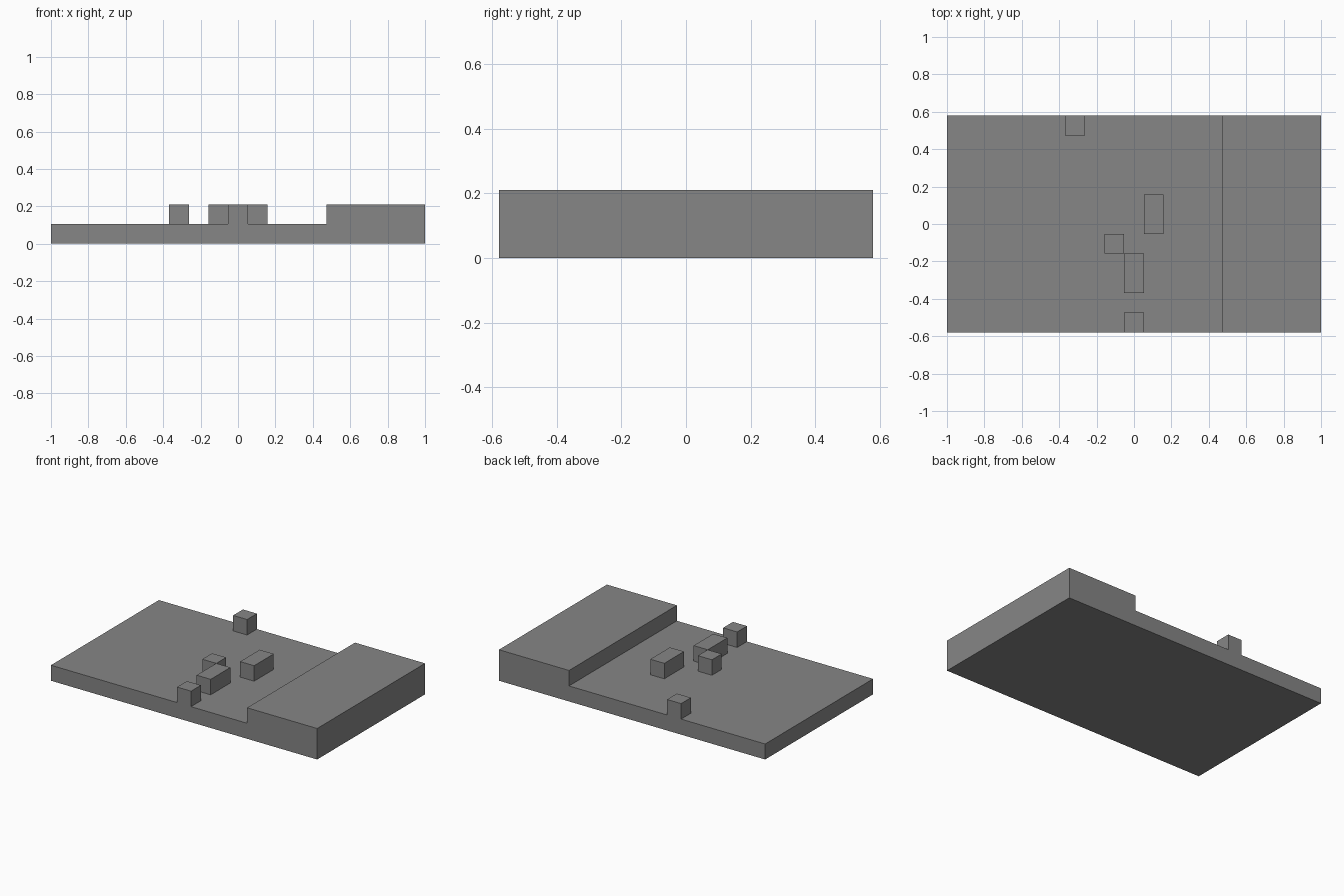
import bpy
import bmesh

cube = bpy.data.objects.get("Cube")
if cube:
    bpy.data.objects.remove(cube, do_unlink=True)

# The model sits on a 19 x 11 grid of square cells
COLS, ROWS = 19, 11
CELL = 2 / COLS

grey = bpy.data.materials.new("stone_grey")
grey.use_nodes = True
colour = (0.24, 0.24, 0.24, 1)
grey.diffuse_color = colour
grey.node_tree.nodes["Principled BSDF"].inputs["Base Color"].default_value = colour


def extrude_outline(name, outline, direction):
    """Make a solid by extruding a closed outline, given in cells."""
    bm = bmesh.new()
    verts = [bm.verts.new(((x - COLS / 2) * CELL, (y - ROWS / 2) * CELL, z * CELL))
             for x, y, z in outline]
    face = bm.faces.new(verts)
    result = bmesh.ops.extrude_face_region(bm, geom=[face], use_keep_orig=True)
    moved = [g for g in result["geom"] if isinstance(g, bmesh.types.BMVert)]
    bmesh.ops.translate(bm, verts=moved, vec=[d * CELL for d in direction])
    bmesh.ops.recalc_face_normals(bm, faces=bm.faces)
    mesh = bpy.data.meshes.new(name)
    bm.to_mesh(mesh)
    bm.free()
    mesh.materials.append(grey)
    obj = bpy.data.objects.new(name, mesh)
    bpy.context.collection.objects.link(obj)
    return obj


def block(name, col, row, length=1):
    """Make a one-cell-wide block on the low floor."""
    outline = [(col, row, 1), (col + 1, row, 1),
               (col + 1, row + length, 1), (col, row + length, 1)]
    return extrude_outline(name, outline, (0, 0, 1))


# Ground slab with a raised terrace on the left
terrace = 14
steps = [(0, 0), (COLS, 0), (COLS, 2), (terrace, 2), (terrace, 1), (0, 1)]
extrude_outline("stepped_ground", [(x, 0, z) for x, z in steps], (0, ROWS, 0))

# Loose blocks on the floor
block("front_edge_block", 9, 0)
block("front_long_block", 9, 2, 2)
block("middle_block", 8, 4)
block("rear_long_block", 10, 5, 2)
block("back_edge_block", 6, 10)
